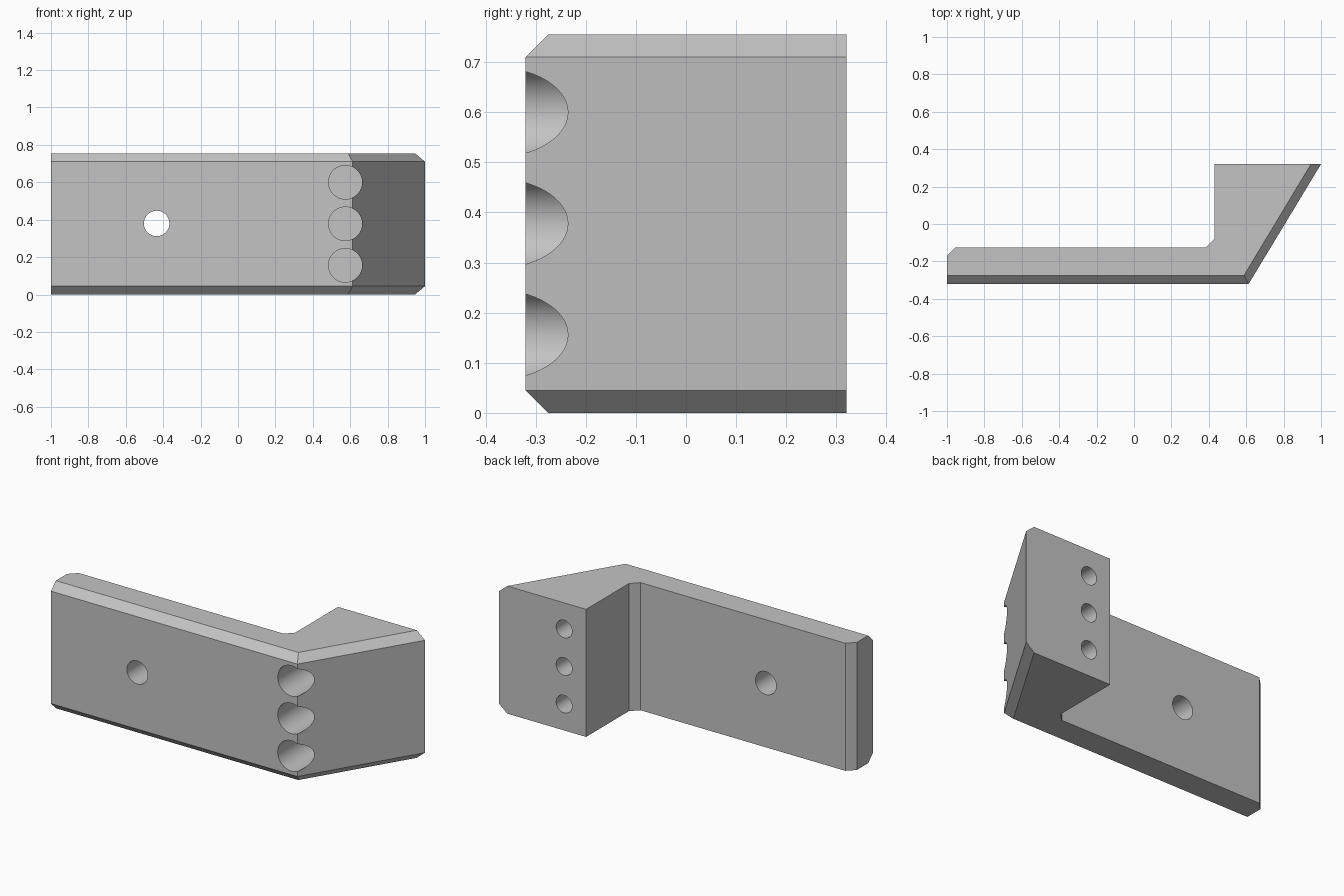
import bpy, bmesh, math
from mathutils import Matrix

cube = bpy.data.objects.get("Cube")
if cube:
    bpy.data.objects.remove(cube, do_unlink=True)

HEIGHT, BEVEL = 0.755, 0.045
HOLE_HEIGHTS = (0.156, 0.378, 0.6)

grey = bpy.data.materials.new("plain_grey")
grey.use_nodes = True
colour = (0.55, 0.55, 0.55, 1)
grey.diffuse_color = colour
grey.node_tree.nodes["Principled BSDF"].inputs["Base Color"].default_value = colour


def add_object(name, bm):
    bmesh.ops.recalc_face_normals(bm, faces=bm.faces)
    mesh = bpy.data.meshes.new(name)
    bm.to_mesh(mesh)
    bm.free()
    mesh.materials.append(grey)
    obj = bpy.data.objects.new(name, mesh)
    bpy.context.collection.objects.link(obj)
    return obj


def cut_hole(body, x, z, radius, y0, y1):
    """Cut a round hole along y."""
    bm = bmesh.new()
    bmesh.ops.create_cone(
        bm, cap_ends=True, segments=64, radius1=radius, radius2=radius, depth=y1 - y0,
        matrix=Matrix.Translation((x, (y0 + y1) / 2, z)) @ Matrix.Rotation(math.pi / 2, 4, "X"))
    cutter = add_object("hole_cutter", bm)
    cutter.hide_render = True
    mod = body.modifiers.new("hole", "BOOLEAN")
    mod.operation, mod.solver, mod.object = "DIFFERENCE", "EXACT", cutter
    bpy.context.view_layer.objects.active = body
    bpy.ops.object.modifier_apply(modifier=mod.name)
    bpy.data.objects.remove(cutter, do_unlink=True)


# Bracket body: outline lofted upward, its front edges chamfered top and bottom
back = [(0.43, 0.32), (0.43, -0.08), (0.385, -0.125), (-0.955, -0.125), (-1, -0.17)]
wide = [(-1, -0.32), (0.613, -0.32), (1, 0.32)] + back
narrow = [(-1, -0.275), (0.588, -0.275), (0.946, 0.32)] + back
bm = bmesh.new()
n = len(wide)
rings = [[bm.verts.new((x, y, z)) for x, y in outline] for outline, z in (
    (narrow, 0), (wide, BEVEL), (wide, HEIGHT - BEVEL), (narrow, HEIGHT))]
for low, high in zip(rings, rings[1:]):
    for i in range(n):
        j = (i + 1) % n
        bm.faces.new((low[i], low[j], high[j], high[i]))
bm.faces.new(rings[0])
bm.faces.new(rings[-1])
bmesh.ops.dissolve_limit(bm, angle_limit=0.01, verts=bm.verts, edges=bm.edges)
bracket = add_object("angled_bracket", bm)

# Through hole in the plate, then front pockets and blind back holes
cut_hole(bracket, -0.435, 0.38, 0.068, -0.6, 0.2)
for z in HOLE_HEIGHTS:
    cut_hole(bracket, 0.574, z, 0.09, -0.6, 0.0)
    cut_hole(bracket, 0.574, z, 0.052, 0.1, 0.6)

# Smooth hole walls, sharp edges elsewhere
bpy.ops.object.select_all(action="DESELECT")
bracket.select_set(True)
bpy.context.view_layer.objects.active = bracket
bpy.ops.object.shade_smooth_by_angle(angle=math.radians(25))
